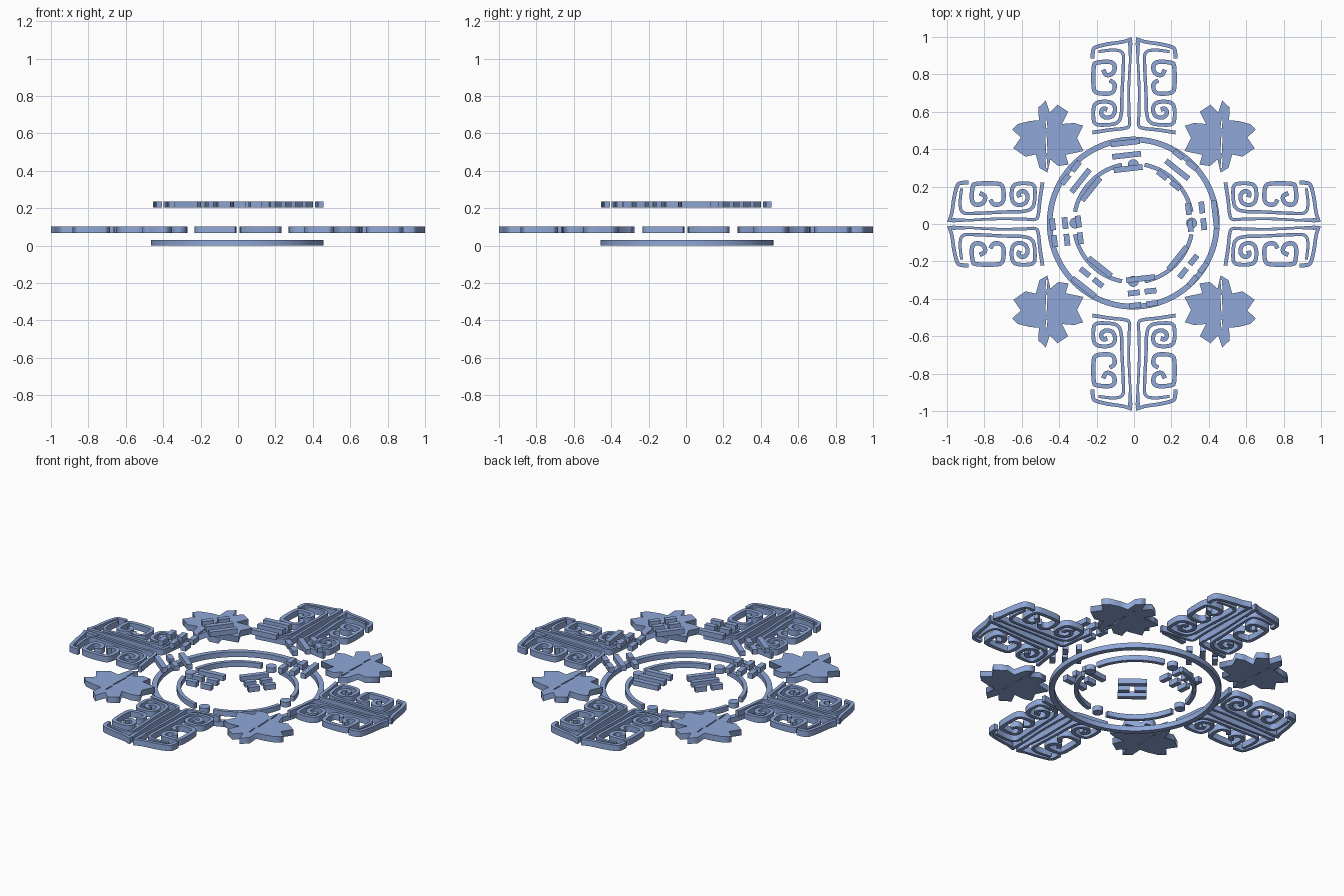
import bpy, bmesh, math
from mathutils import Vector, Matrix

if "Cube" in bpy.data.objects:
    bpy.data.objects.remove(bpy.data.objects["Cube"])

blue = bpy.data.materials.new("soft blue")
blue.diffuse_color = (0.275, 0.39, 0.69, 1)
blue.use_nodes = True
blue.node_tree.nodes["Principled BSDF"].inputs["Base Color"].default_value = blue.diffuse_color
CX, CY = -0.004, 0.005          # centre of the rings
BX, BY = 0.002, 0.002           # centre of the bar groups


def finish(name, bm):
    bmesh.ops.recalc_face_normals(bm, faces=bm.faces)
    me = bpy.data.meshes.new(name)
    bm.to_mesh(me)
    bm.free()
    me.materials.append(blue)
    ob = bpy.data.objects.new(name, me)
    bpy.context.collection.objects.link(ob)
    return ob


def ribbon(bm, path, widths, z0, z1, closed=False):
    """Flat band of rectangular section along a 2D path."""
    n = len(path)
    rows = []
    for i, p in enumerate(path):
        a = path[(i - 1) % n] if closed or i else p
        b = path[(i + 1) % n] if closed or i < n - 1 else p
        t = (b - a).normalized()
        s = Vector((-t.y, t.x)) * widths[i] / 2
        rows.append([bm.verts.new((q.x, q.y, z)) for q, z in
                     ((p + s, z0), (p - s, z0), (p - s, z1), (p + s, z1))])
    for i in range(n if closed else n - 1):
        r, q = rows[i], rows[(i + 1) % n]
        for k in range(4):
            bm.faces.new((r[k], r[(k + 1) % 4], q[(k + 1) % 4], q[k]))
    if not closed:
        bm.faces.new(rows[0])
        bm.faces.new(rows[-1][::-1])


def smooth(pts, steps=5):
    """Rounded path through the points."""
    p = [Vector(q) for q in pts]
    p = [2 * p[0] - p[1]] + p + [2 * p[-1] - p[-2]]
    out = []
    for i in range(1, len(p) - 2):
        a, b, c, d = p[i - 1:i + 3]
        for k in range(steps):
            t = k / steps
            out.append(0.5 * (2 * b + (c - a) * t + (2 * a - 5 * b + 4 * c - d) * t * t
                              + (3 * b - a - 3 * c + d) * t ** 3))
    return out + [p[-2]]


def arc(radius, a0, a1, n):
    return [Vector((CX + radius * math.cos(math.radians(a0 + (a1 - a0) * i / n)),
                    CY + radius * math.sin(math.radians(a0 + (a1 - a0) * i / n))))
            for i in range(n + 1)]


# Outer ring
bm = bmesh.new()
path = arc(0.447, 0, 360, 96)[:-1]
ribbon(bm, path, [0.03] * len(path), 0, 0.03, closed=True)
finish("outer_ring", bm)

# Inner ring in four arcs, with a round stud in each gap
for q in range(4):
    bm = bmesh.new()
    path = arc(0.317, q * 90 + 11, q * 90 + 79, 24)
    ribbon(bm, path, [0.022] * len(path), 0, 0.03)
    finish(f"inner_arc_{q}", bm)
    bm = bmesh.new()
    a = q * math.pi / 2
    bmesh.ops.create_cone(bm, cap_ends=True, segments=24, radius1=0.029, radius2=0.029,
                          depth=0.03, matrix=Matrix.Translation(
                              (CX + 0.312 * math.cos(a), CY + 0.312 * math.sin(a), 0.015)))
    finish(f"stud_{q}", bm)

# Eight groups of three bars, outermost first: 1 whole, 0 split
groups = ["100", "010", "111", "011", "000", "101", "001", "001"]
for g, code in enumerate(groups):
    bm = bmesh.new()
    turn = math.radians(g * 45 + 6.5)
    for kind, radius in zip(code, (0.435, 0.368, 0.296)):
        parts = [(0, 0.155)] if kind == "1" else [(-0.045, 0.063), (0.045, 0.063)]
        for offset, length in parts:
            m = (Matrix.Translation((BX, BY, 0.22)) @ Matrix.Rotation(turn, 4, 'Z')
                 @ Matrix.Translation((radius, offset, 0))
                 @ Matrix.Diagonal((0.03, length, 0.03, 1)))
            bmesh.ops.create_cube(bm, size=1, matrix=m)
    finish(f"bar_group_{g}", bm)

# Scrollwork strokes for half an arm: start width, end width, path
strokes = [
    # spine, turning into the inner foot
    (0.012, 0.02, [(0.016, 0.996), (0.019, 0.9), (0.027, 0.75), (0.027, 0.6), (0.024, 0.53),
                   (0.05, 0.512), (0.13, 0.503), (0.222, 0.489)]),
    # flared outer edge with its hook
    (0.018, 0.022, [(0.012, 0.99), (0.06, 0.974), (0.14, 0.962), (0.205, 0.945),
                    (0.219, 0.925), (0.221, 0.885)]),
    # second stem, running into the lower spiral
    (0.016, 0.024, [(0.19, 0.922), (0.11, 0.93), (0.062, 0.915), (0.057, 0.85), (0.064, 0.7),
                    (0.068, 0.59), (0.09, 0.542), (0.15, 0.53), (0.205, 0.535), (0.217, 0.57),
                    (0.213, 0.63), (0.185, 0.652), (0.125, 0.65), (0.102, 0.62),
                    (0.113, 0.58), (0.15, 0.569), (0.176, 0.59), (0.166, 0.616), (0.143, 0.612)]),
    # upper scroll, its back to the outside
    (0.024, 0.022, [(0.165, 0.825), (0.148, 0.797), (0.115, 0.805), (0.103, 0.838), (0.122, 0.865),
                    (0.195, 0.863), (0.215, 0.84), (0.216, 0.735), (0.2, 0.703), (0.135, 0.697),
                    (0.107, 0.715), (0.105, 0.75), (0.13, 0.768)]),
]
for q in range(4):
    for side in (-1, 1):
        bm = bmesh.new()
        for w0, w1, pts in strokes:
            path = smooth(pts)
            n = len(path) - 1
            ribbon(bm, path, [w0 + (w1 - w0) * i / n for i in range(n + 1)], 0.068, 0.103)
        # blunt joint where the edge meets the spine
        ribbon(bm, [Vector((0.019, 0.97)), Vector((0.024, 0.9))], [0.024, 0.012], 0.068, 0.103)
        m = Matrix.Rotation(q * math.pi / 2, 4, 'Z') @ Matrix.Diagonal((side, 1, 1, 1))
        bmesh.ops.transform(bm, matrix=m, verts=bm.verts)
        finish(f"scroll_arm_{q}_{'left' if side < 0 else 'right'}", bm)

# Lobed leaves with a broken centre slit
leaf = [(.27, .39), (.305, .46), (.272, .525), (.32, .54), (.385, .535), (.352, .60), (.41, .638),
        (.45, .595), (.472, .66), (.512, .622), (.508, .555), (.56, .55), (.62, .535),
        (.652, .505), (.605, .463), (.645, .405), (.58, .36), (.525, .372), (.505, .30),
        (.463, .275), (.447, .345), (.405, .31), (.35, .318), (.365, .37)]
slits = [[(.462, y), (.470, y), (.474, y + h), (.468, y + h)]
         for y, h in ((.30, .065), (.38, .11), (.51, .055))]
for i, (sx, sy) in enumerate([(1, 1), (-1, 1), (-1, -1), (1, -1)]):
    cu = bpy.data.curves.new("leaf", 'CURVE')
    cu.dimensions = '2D'
    cu.fill_mode = 'BOTH'
    cu.extrude = 0.0175
    for loop in [leaf] + slits:
        sp = cu.splines.new('POLY')
        sp.points.add(len(loop) - 1)
        for p, (x, y) in zip(sp.points, loop):
            p.co = (x * sx, y * sy, 0, 1)
        sp.use_cyclic_u = True
    ob = bpy.data.objects.new(f"leaf_{i}", cu)
    ob.location.z = 0.0855
    cu.materials.append(blue)
    bpy.context.collection.objects.link(ob)
    bpy.ops.object.select_all(action='DESELECT')
    ob.select_set(True)
    bpy.context.view_layer.objects.active = ob
    bpy.ops.object.convert(target='MESH')
